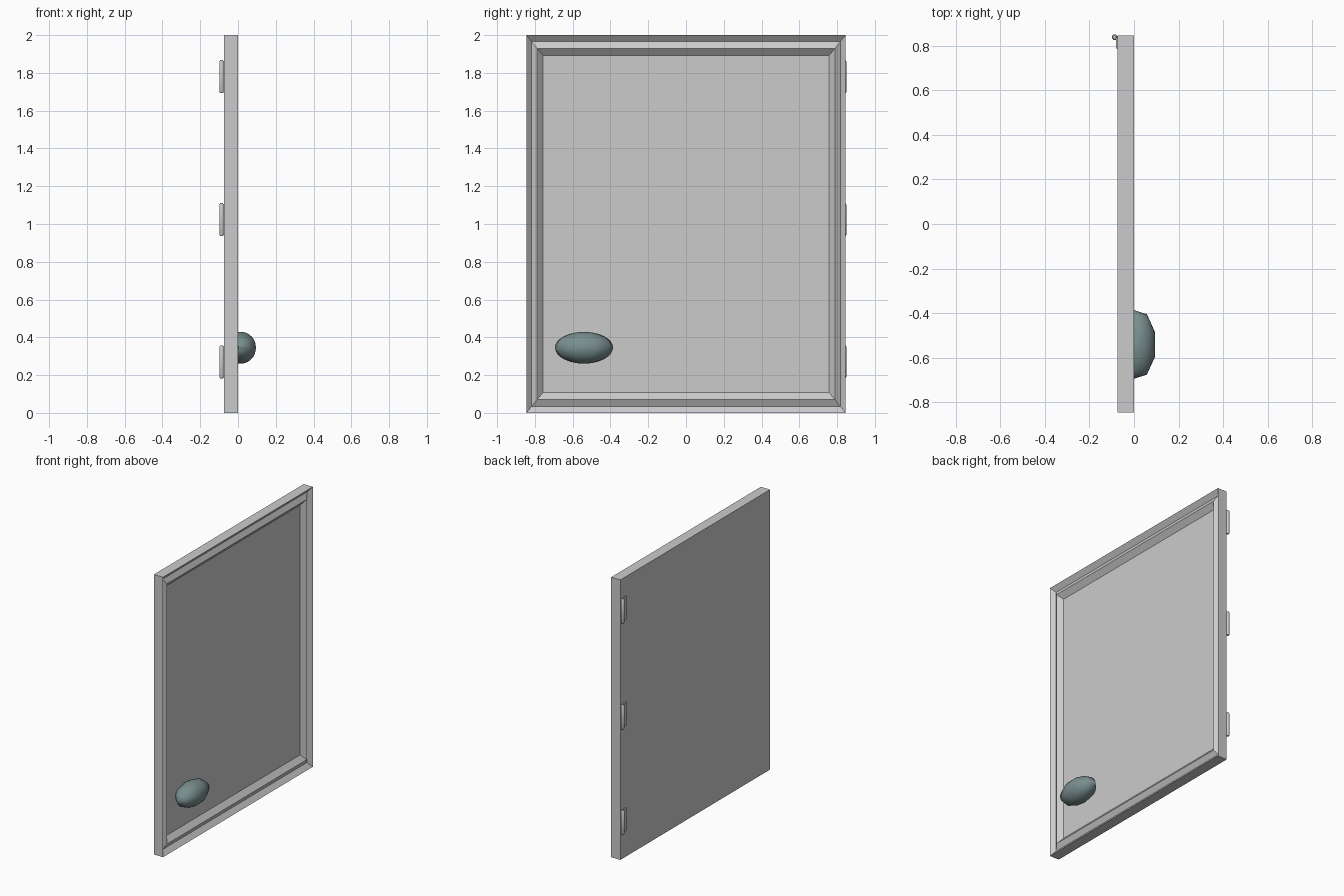
import bpy, bmesh
from math import sin, cos, pi, radians
from mathutils import Matrix

if "Cube" in bpy.data.objects:
    bpy.data.objects.remove(bpy.data.objects["Cube"])


def finish(bm, name, smooth=None):
    bmesh.ops.recalc_face_normals(bm, faces=bm.faces)
    me = bpy.data.meshes.new(name)
    bm.to_mesh(me)
    bm.free()
    ob = bpy.data.objects.new(name, me)
    bpy.context.collection.objects.link(ob)
    if smooth:
        bpy.ops.object.select_all(action='DESELECT')
        ob.select_set(True)
        bpy.context.view_layer.objects.active = ob
        bpy.ops.object.shade_smooth_by_angle(angle=radians(smooth))
    return ob


def loft(bm, loops):
    """Bridge equal-sized closed loops and cap both ends."""
    rings = [[bm.verts.new(p) for p in loop] for loop in loops]
    for a, b in zip(rings, rings[1:]):
        for i in range(len(a)):
            j = (i + 1) % len(a)
            bm.faces.new((a[i], a[j], b[j], b[i]))
    bm.faces.new(rings[0])
    bm.faces.new(rings[-1])


# Door slab: rectangular rings form the moulded rim and sunken panel
def rect(x, dy, dz):
    y = 0.845 - dy
    return [(x, -y, dz), (x, y, dz), (x, y, 2 - dz), (x, -y, 2 - dz)]


bm = bmesh.new()
loft(bm, [rect(*r) for r in ((-0.073, 0, 0), (0, 0, 0), (-0.028, 0.028, 0.034),
                             (-0.008, 0.057, 0.071), (-0.04, 0.088, 0.108))])
finish(bm, "door_panel")

# Knob: nine-sided ellipsoid with its flat side facing out
bm = bmesh.new()
SIDES, RINGS = 9, 16
loft(bm, [[(0.016 + 0.084 * sin(t) * cos(a), -0.54 + 0.156 * sin(t) * sin(a), 0.345 + 0.084 * cos(t))
           for a in (pi + 2 * pi * i / SIDES for i in range(SIDES))]
          for t in (max(0.02, min(pi - 0.02, pi * k / RINGS)) for k in range(RINGS + 1))])
knob = finish(bm, "door_knob", 60)
mat = bpy.data.materials.new("knob_teal")
mat.diffuse_color = (0.19, 0.27, 0.27, 1)
mat.use_nodes = True
mat.node_tree.nodes["Principled BSDF"].inputs["Base Color"].default_value = mat.diffuse_color
knob.data.materials.append(mat)

# Hinges: pin barrel with chamfered ends plus a thin leaf on the back
for name, z in (("lower", 0.27), ("middle", 1.023), ("upper", 1.78)):
    bm = bmesh.new()
    loft(bm, [[(-0.087 + r * cos(2 * pi * i / 8 + pi / 8), 0.838 + r * sin(2 * pi * i / 8 + pi / 8), z + h)
               for i in range(8)]
              for r, h in ((0.008, -0.087), (0.013, -0.078), (0.013, 0.078), (0.008, 0.087))])
    finish(bm, name + "_hinge_barrel", 50)
    bm = bmesh.new()
    bmesh.ops.create_cube(bm, size=1, matrix=Matrix.Translation((-0.0755, 0.811, z))
                          @ Matrix.Diagonal((0.009, 0.05, 0.165, 1)))
    finish(bm, name + "_hinge_leaf")
